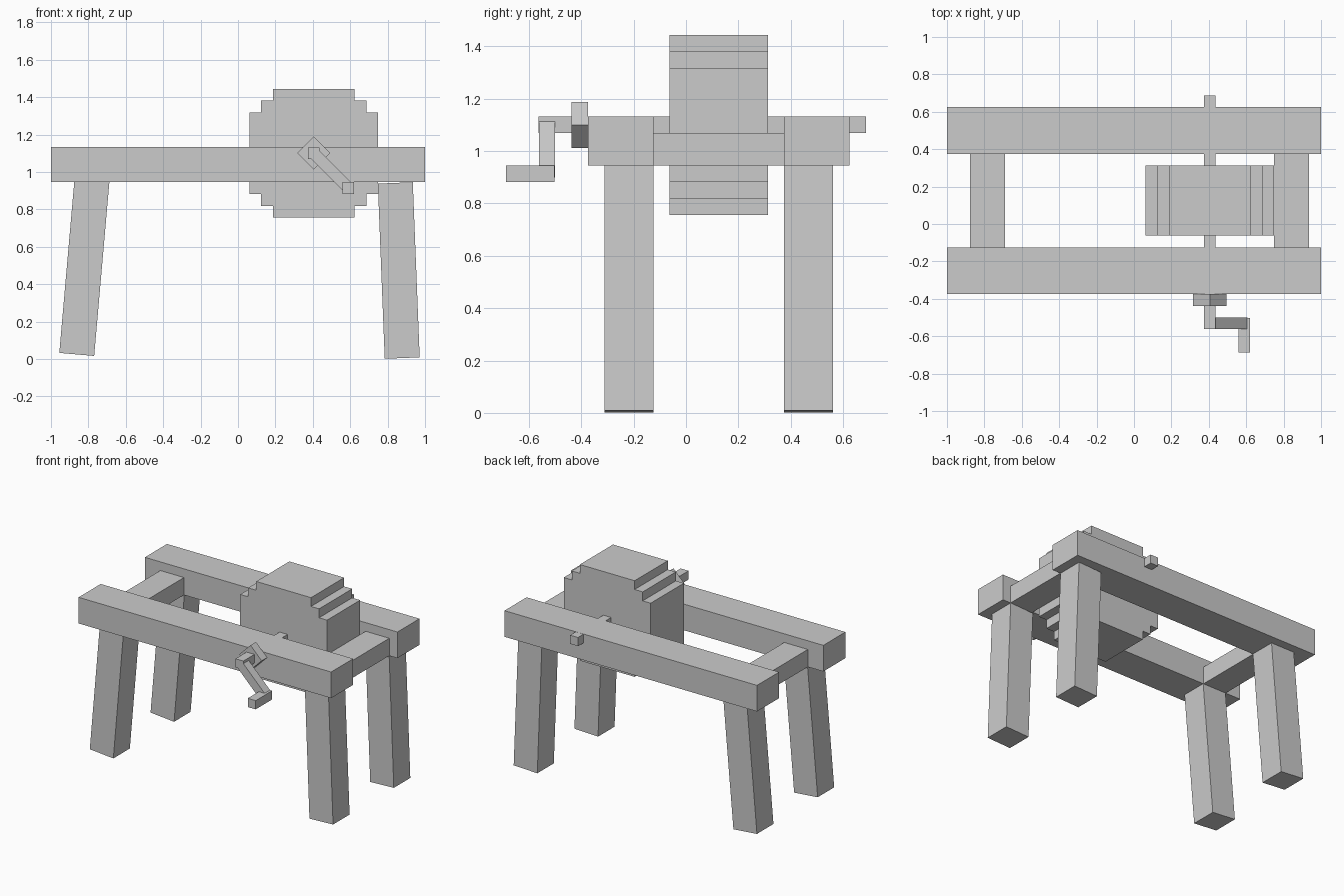
import bpy, bmesh
from math import radians, sin, cos
from mathutils import Matrix, Vector

if "Cube" in bpy.data.objects:
    bpy.data.objects.remove(bpy.data.objects["Cube"])

AX, AZ = 0.405, 1.10      # axle centre seen from the front


def finish(name, bm):
    bmesh.ops.recalc_face_normals(bm, faces=bm.faces)
    me = bpy.data.meshes.new(name)
    bm.to_mesh(me)
    bm.free()
    ob = bpy.data.objects.new(name, me)
    bpy.context.collection.objects.link(ob)
    return ob


def box(name, centre, size, tilt=0.0):
    """Box turned about the y axis by tilt degrees."""
    bm = bmesh.new()
    bmesh.ops.create_cube(bm, size=1)
    bmesh.ops.scale(bm, vec=size, verts=bm.verts)
    ob = finish(name, bm)
    ob.matrix_world = Matrix.Translation(centre) @ Matrix.Rotation(radians(tilt), 4, 'Y')
    return ob


def prism(name, outline, y0, y1):
    """Extrude an x-z outline along y."""
    bm = bmesh.new()
    face = bm.faces.new([bm.verts.new((x, y0, z)) for x, z in outline])
    ext = bmesh.ops.extrude_face_region(bm, geom=[face])
    verts = [g for g in ext["geom"] if isinstance(g, bmesh.types.BMVert)]
    bmesh.ops.translate(bm, vec=(0, y1 - y0, 0), verts=verts)
    return finish(name, bm)


# Long rails and the legs below them
for side, rail_y, leg_y in (("front", -0.25, -0.2185), ("back", 0.50, 0.4685)):
    box(f"{side}_rail", (0, rail_y, 1.0385), (2, 0.25, 0.187))
    box(f"{side}_left_leg", (-0.8215, leg_y, 0.490), (0.187, 0.187, 0.935), 5)
    box(f"{side}_right_leg", (0.8595, leg_y, 0.473), (0.187, 0.187, 0.937), -2.25)

# Cross beams between the rails
for side, x in (("left", -0.784), ("right", 0.842)):
    box(f"{side}_cross_beam", (x, 0.125, 1.0075), (0.187, 0.5, 0.125))

# Stepped grinding wheel: one quarter outline mirrored into four
a, b, c = 0.344, 0.281, 0.217
quarter = [(a, c), (b, c), (b, b), (c, b), (c, a)]
half = quarter + [(-x, z) for x, z in reversed(quarter)]
outline = half + [(-x, -z) for x, z in half]
prism("grinding_wheel", [(AX + x, AZ + z) for x, z in outline], -0.0625, 0.3125)

# Axle, collar and crank
box("axle", (AX, 0.0625, AZ), (0.0625, 1.25, 0.0625))
box("axle_collar", (AX, -0.406, AZ), (0.125, 0.0625, 0.125), 45)
box("crank_arm", (0.498, -0.5315, 1.007), (0.245, 0.0615, 0.0625), 45)
box("crank_handle", (0.59, -0.595, 0.914), (0.0625, 0.185, 0.0625))
